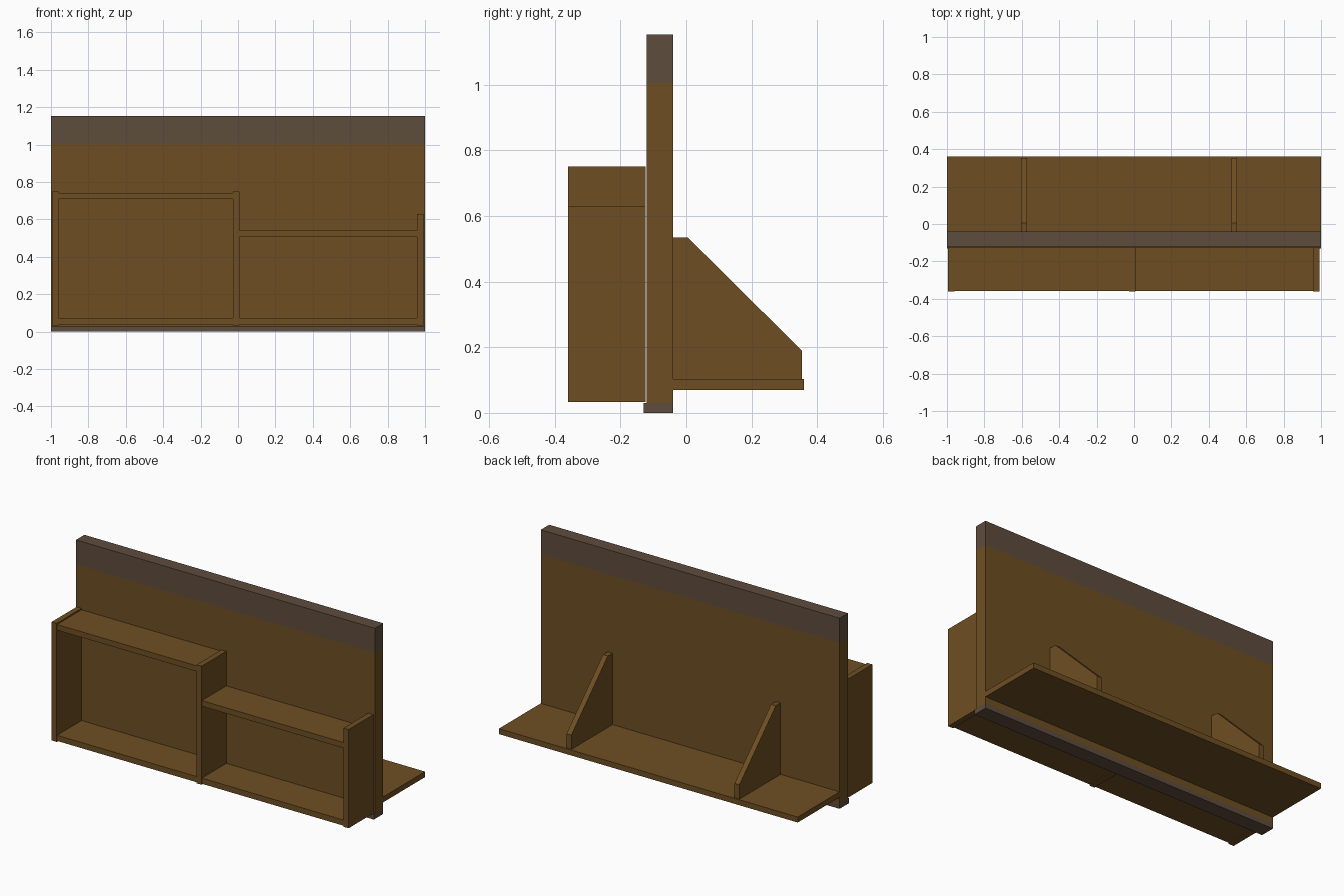
import bpy, bmesh

if "Cube" in bpy.data.objects:
    bpy.data.objects.remove(bpy.data.objects["Cube"])


def material(name, rgb):
    m = bpy.data.materials.new(name)
    m.diffuse_color = (*rgb, 1)
    m.use_nodes = True
    m.node_tree.nodes["Principled BSDF"].inputs["Base Color"].default_value = m.diffuse_color
    return m


wood = material("brown wood", (0.156, 0.076, 0.016))
trim = material("grey brown trim", (0.112, 0.072, 0.047))


def prism(name, x0, x1, profile, mat):
    """Extrude a (y, z) profile along x."""
    bm = bmesh.new()
    face = bm.faces.new([bm.verts.new((x0, y, z)) for y, z in profile])
    ext = bmesh.ops.extrude_face_region(bm, geom=[face])
    verts = [g for g in ext["geom"] if isinstance(g, bmesh.types.BMVert)]
    bmesh.ops.translate(bm, vec=(x1 - x0, 0, 0), verts=verts)
    bmesh.ops.recalc_face_normals(bm, faces=bm.faces)
    mesh = bpy.data.meshes.new(name)
    bm.to_mesh(mesh)
    bm.free()
    mesh.materials.append(mat)
    obj = bpy.data.objects.new(name, mesh)
    bpy.context.collection.objects.link(obj)


def box(name, x0, x1, y0, y1, z0, z1, mat=wood):
    prism(name, x0, x1, [(y0, z0), (y1, z0), (y1, z1), (y0, z1)], mat)


# Upright panel with foot and cap trim
box("foot_trim", -1, 1, -0.13, -0.04, 0, 0.03, trim)
box("panel", -1, 1, -0.12, -0.04, 0.03, 1.005)
box("cap_trim", -1, 1, -0.12, -0.04, 1.005, 1.153, trim)

# Bench seat behind, with two sloped brackets
box("bench_seat", -1, 1, -0.04, 0.36, 0.07, 0.103)
for i, x in enumerate((-0.605, 0.52)):
    prism(f"bracket_{i + 1}", x, x + 0.032,
          [(-0.04, 0.103), (0.353, 0.103), (0.353, 0.19),
           (0.005, 0.535), (-0.04, 0.535)], wood)

# Front cabinet uprights
for name, x, top in (("left_upright", -0.995, 0.75),
                     ("middle_upright", -0.026, 0.75),
                     ("right_upright", 0.958, 0.63)):
    box(name, x, x + 0.034, -0.36, -0.123, 0.033, top)

# Cabinet bottoms and tops
for side, x0, x1, top in (("left", -0.961, -0.026, 0.742),
                          ("right", 0.008, 0.958, 0.541)):
    box(side + "_bottom_board", x0, x1, -0.357, -0.123, 0.038, 0.072)
    box(side + "_top_board", x0, x1, -0.357, -0.123, top - 0.034, top)
